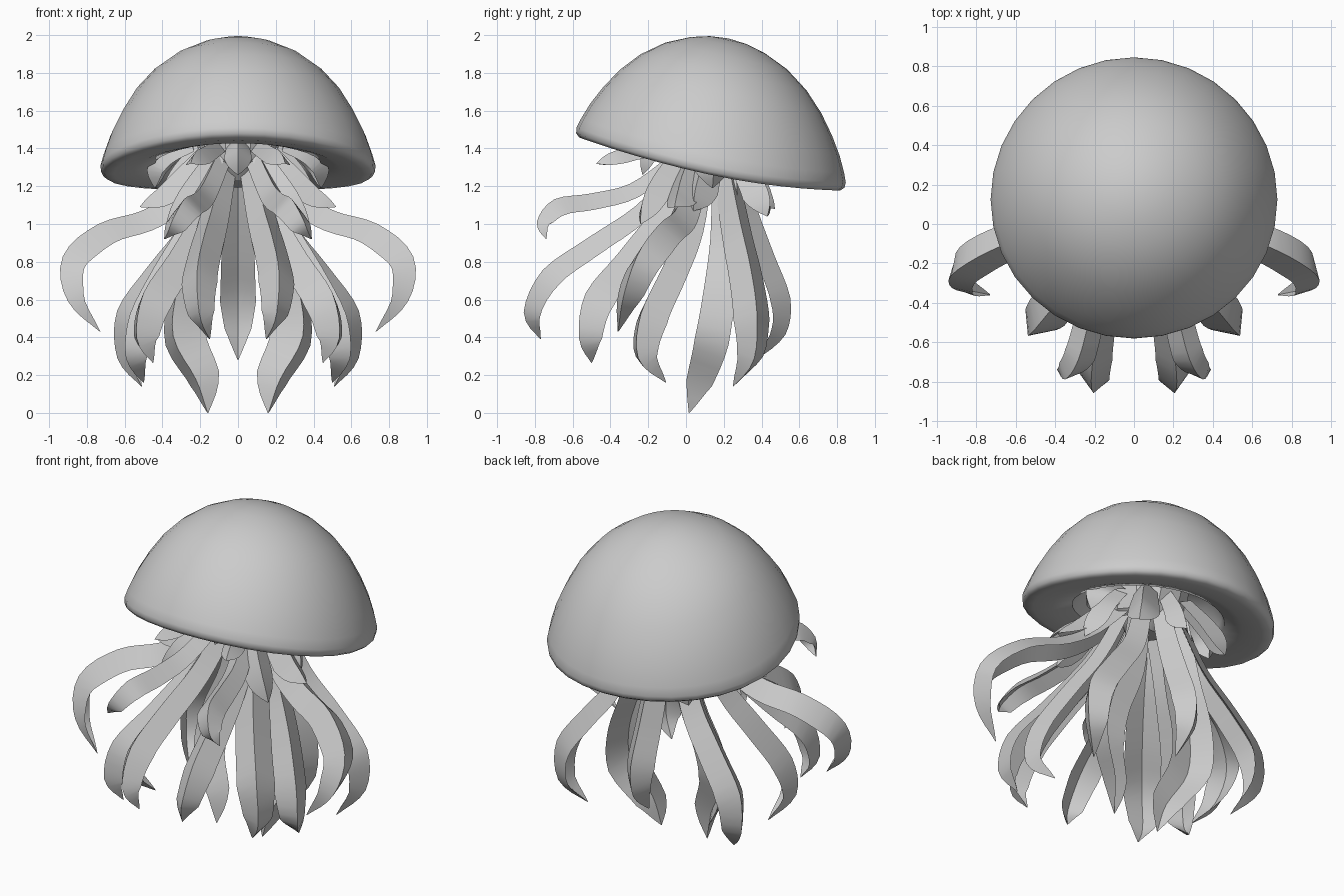
import bpy, bmesh, math
from mathutils import Vector, Matrix

if "Cube" in bpy.data.objects:
    bpy.data.objects.remove(bpy.data.objects["Cube"])

grey = bpy.data.materials.new("soft_grey")
grey.diffuse_color = (0.6, 0.6, 0.6, 1)
grey.use_nodes = True
grey.node_tree.nodes["Principled BSDF"].inputs["Base Color"].default_value = grey.diffuse_color


def finish(name, bm, angle):
    bmesh.ops.remove_doubles(bm, verts=bm.verts, dist=0.0005)
    bmesh.ops.recalc_face_normals(bm, faces=bm.faces)
    me = bpy.data.meshes.new(name)
    bm.to_mesh(me)
    bm.free()
    me.materials.append(grey)
    ob = bpy.data.objects.new(name, me)
    bpy.context.collection.objects.link(ob)
    bpy.ops.object.select_all(action='DESELECT')
    ob.select_set(True)
    bpy.context.view_layer.objects.active = ob
    bpy.ops.object.shade_smooth_by_angle(angle=math.radians(angle))
    return ob


def lathe(name, profile, matrix, segments, angle, saddle=0.0):
    bm = bmesh.new()
    vs = [bm.verts.new((r, 0, z)) for r, z in profile]
    es = [bm.edges.new(p) for p in zip(vs, vs[1:])]
    bmesh.ops.spin(bm, geom=vs + es, cent=(0, 0, 0), axis=(0, 0, 1),
                   angle=2 * math.pi, steps=segments)
    for v in bm.verts:  # sides of the rim droop, back lifts a little
        w = min(1, max(0, 1 - v.co.z / .4))
        v.co.z += saddle * w * (-v.co.x ** 2 + .45 * max(0, v.co.y) ** 2)
    bm.transform(matrix)
    return finish(name, bm, angle)


def spline(pts, steps):
    """Smooth path through the points."""
    p = [Vector(q) for q in pts]
    p = [2 * p[0] - p[1]] + p + [2 * p[-1] - p[-2]]
    out = []
    for a, b, c, d in zip(p, p[1:], p[2:], p[3:]):
        for k in range(steps):
            t = k / steps
            out.append(0.5 * (2 * b + (c - a) * t + (2 * a - 5 * b + 4 * c - d) * t * t
                              + (3 * b - a - 3 * c + d) * t ** 3))
    return out + [p[-2]]


WIDTHS = [(0, .7), (.3, .9), (.6, 1), (.8, .75), (.92, .35), (1, .02)]


def width_at(t):
    for (a, wa), (b, wb) in zip(WIDTHS, WIDTHS[1:]):
        if t <= b:
            return wa + (wb - wa) * (t - a) / (b - a)
    return WIDTHS[-1][1]


def arm(name, pts, width, steps=4):
    """Tapered ribbon folded along its middle; the ridge faces outward."""
    path = spline(pts, steps)
    out = Vector(pts[-2]) - Vector(pts[0])
    out.z = 0
    side = Vector((0, 0, 1)).cross(out.normalized())
    bm = bmesh.new()
    rings = []
    for i, p in enumerate(path):
        tan = (path[min(i + 1, len(path) - 1)] - path[max(i - 1, 0)]).normalized()
        s = (side - tan * side.dot(tan)).normalized()
        n = tan.cross(s)
        w = width * width_at(i / (len(path) - 1))
        rings.append([bm.verts.new(p + o) for o in
                      (s * w / 2 - n * w * .28, n * w * .28,
                       -s * w / 2 - n * w * .28, n * w * .04)])
    for a, b in zip(rings, rings[1:]):
        for k in range(4):
            bm.faces.new((a[k], a[(k + 1) % 4], b[(k + 1) % 4], b[k]))
    bm.faces.new(rings[0])
    bm.faces.new(rings[-1])
    finish(name, bm, 32)


# Bell: tilted dome leaning forward, flat underside ring and hollow inside
shear = Matrix.Identity(4)
shear[1][2] = -0.065
tilt = (Matrix.Translation((0, .13, 1.345))
        @ Matrix.Rotation(math.radians(-12.3), 4, 'X') @ shear)
lathe("bell", [(0, .643), (.1, .634), (.2, .608), (.33, .55), (.45, .462), (.545, .36),
               (.62, .25), (.675, .15), (.712, .06), (.728, .01), (.725, -.02),
               (.705, -.038), (.66, -.042), (.55, -.035), (.44, -.01), (.42, .03),
               (.36, .14), (.2, .2), (0, .22)], tilt, 32, 50, saddle=.09)

# Core joining the arms to the bell
lathe("core", [(0, .2), (.24, .19), (.23, .08), (.2, -.05), (.1, -.14), (0, -.15)],
      tilt @ Matrix.Translation((0, -.03, 0)), 10, 30)

# Long arms (right side, mirrored to the left)
long_arms = {
    "side_arm": (.2, [(.14, .08, 1.32), (.32, .0, 1.13), (.5, -.05, 1.02), (.72, -.13, .95),
                      (.89, -.24, .8), (.87, -.32, .6), (.73, -.36, .43)]),
    "front_side_arm": (.22, [(.12, 0, 1.3), (.2, -.14, 1.05), (.34, -.33, .8),
                             (.47, -.49, .6), (.51, -.53, .4), (.45, -.5, .265)]),
    "front_low_arm": (.19, [(.08, -.02, 1.3), (.13, -.24, 1.06), (.18, -.5, .88),
                            (.21, -.72, .72), (.2, -.82, .53), (.15, -.77, .39)]),
    "front_high_arm": (.16, [(.1, -.05, 1.35), (.18, -.28, 1.18), (.23, -.5, 1.12),
                             (.28, -.68, 1.09), (.34, -.76, 1.0), (.39, -.74, .92)]),
    "middle_arm": (.2, [(.14, .06, 1.28), (.27, .0, .98), (.41, -.1, .74),
                        (.53, -.21, .5), (.56, -.23, .3), (.5, -.106, .16)]),
    "inner_arm": (.25, [(.13, .18, 1.28), (.19, .18, .92), (.29, .15, .64),
                        (.31, .11, .4), (.2, .05, .18), (.16, .016, 0)]),
    "back_side_arm": (.2, [(.15, .22, 1.28), (.27, .28, .97), (.44, .33, .74),
                           (.59, .36, .52), (.6, .35, .3), (.51, .25, .14)]),
}

# Short leaves hanging under the bell (right side, mirrored to the left)
short_leaves = {
    "front_leaf": (.13, [(.1, -.03, 1.42), (.17, -.25, 1.38), (.22, -.38, 1.35),
                         (.25, -.475, 1.32)]),
    "side_leaf": (.18, [(.16, .06, 1.4), (.3, .0, 1.25), (.4, -.03, 1.15), (.52, -.06, 1.09)]),
    "front_side_leaf": (.17, [(.12, -.04, 1.38), (.22, -.14, 1.24), (.3, -.2, 1.12),
                              (.38, -.24, 1.0)]),
    "low_leaf": (.19, [(.2, .1, 1.4), (.3, .09, 1.28), (.36, .06, 1.16), (.4, .04, 1.07)]),
    "back_leaf": (.19, [(.15, .28, 1.38), (.23, .36, 1.24), (.28, .41, 1.13),
                        (.32, .43, 1.04)]),
    "outer_leaf": (.2, [(.24, .12, 1.42), (.36, .13, 1.37), (.43, .14, 1.3),
                        (.44, .14, 1.19)]),
}

for group in (long_arms, short_leaves):
    for name, (w, pts) in group.items():
        for sx, tag in ((1, "right"), (-1, "left")):
            arm(f"{name}_{tag}", [(sx * x, y, z) for x, y, z in pts], w)

# Centre pieces
arm("back_arm", [(0, .27, 1.3), (0, .34, 1.05), (0, .42, .82), (0, .5, .6),
                 (0, .49, .43), (0, .37, .28)], .19)
arm("back_centre_leaf", [(0, .3, 1.38), (0, .38, 1.24), (0, .42, 1.14), (0, .47, 1.08)], .15)
arm("front_centre_leaf", [(0, -.05, 1.46), (0, -.15, 1.41), (0, -.2, 1.35),
                          (0, -.23, 1.26)], .15)
